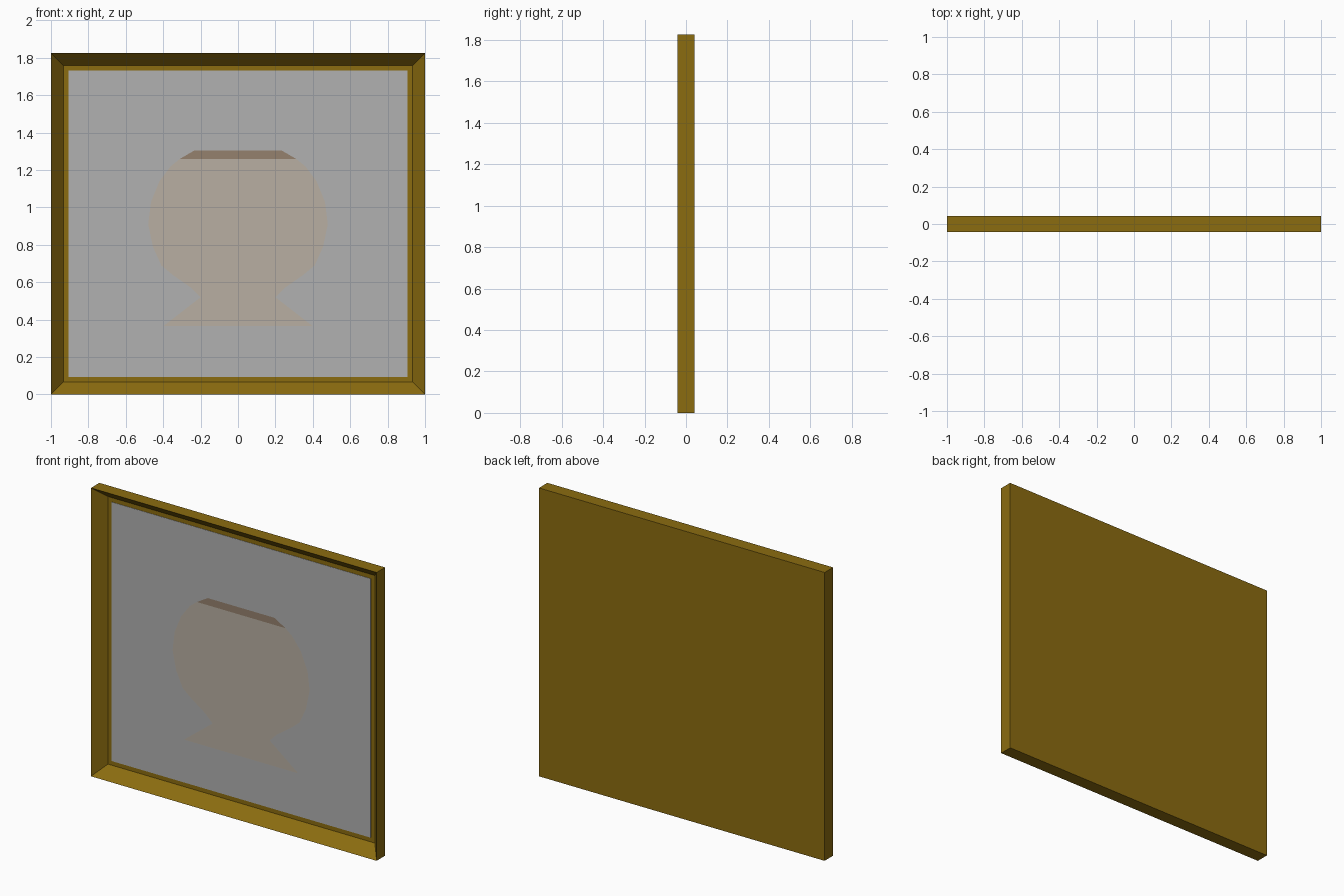
import bpy, bmesh
from mathutils import Vector

if "Cube" in bpy.data.objects:
    bpy.data.objects.remove(bpy.data.objects["Cube"])

W, H, D = 2.0, 1.825, 0.084
BORDER, RECESS = 0.093, 0.076


def material(name, rgb):
    m = bpy.data.materials.new(name)
    m.diffuse_color = (*rgb, 1)
    m.use_nodes = True
    m.node_tree.nodes["Principled BSDF"].inputs["Base Color"].default_value = m.diffuse_color
    return m


def add_object(name, bm, mat):
    mesh = bpy.data.meshes.new(name)
    bm.to_mesh(mesh)
    bm.free()
    obj = bpy.data.objects.new(name, mesh)
    bpy.context.collection.objects.link(obj)
    mesh.materials.append(mat)
    return obj


def box(size, center):
    bm = bmesh.new()
    bmesh.ops.create_cube(bm, size=1)
    bmesh.ops.scale(bm, vec=size, verts=bm.verts)
    bmesh.ops.translate(bm, vec=center, verts=bm.verts)
    return bm


def mirrored_shape(name, half, y, mat):
    """Flat front-facing polygon from a right-hand outline listed bottom to top."""
    pts = half + [(-x, z) for x, z in reversed(half)]
    bm = bmesh.new()
    bm.faces.new([bm.verts.new((x, y, z)) for x, z in pts])
    return add_object(name, bm, mat)


wood = material("frame_wood", (0.26, 0.15, 0.005))
paper = material("picture_grey", (0.44, 0.44, 0.44))
skin = material("portrait_tan", (0.48, 0.43, 0.36))
hair = material("portrait_brown", (0.30, 0.22, 0.155))

# Frame: a slab with its front face inset and pushed back
bm = box((W, D, H), (0, 0, H / 2))
bm.normal_update()
front = min(bm.faces, key=lambda f: f.calc_center_median().y)
bmesh.ops.inset_region(bm, faces=[front], thickness=BORDER)
bmesh.ops.translate(bm, vec=Vector((0, RECESS, 0)), verts=front.verts)
add_object("picture_frame", bm, wood)

# Canvas lying on the recess floor
floor_y = -D / 2 + RECESS
canvas = box((W - 2 * BORDER, 0.002, H - 2 * BORDER), (0, floor_y - 0.001, H / 2))
add_object("canvas", canvas, paper)

# Portrait silhouette: shoulders, neck and head, with a hair strip on top
y = floor_y - 0.003
mirrored_shape("portrait_figure", [
    (0.40, 0.365), (0.20, 0.52), (0.25, 0.57), (0.35, 0.64), (0.41, 0.69),
    (0.455, 0.79), (0.48, 0.91), (0.465, 1.03), (0.42, 1.14), (0.36, 1.22),
    (0.31, 1.26)], y, skin)
mirrored_shape("portrait_hair", [(0.31, 1.26), (0.233, 1.305)], y, hair)
